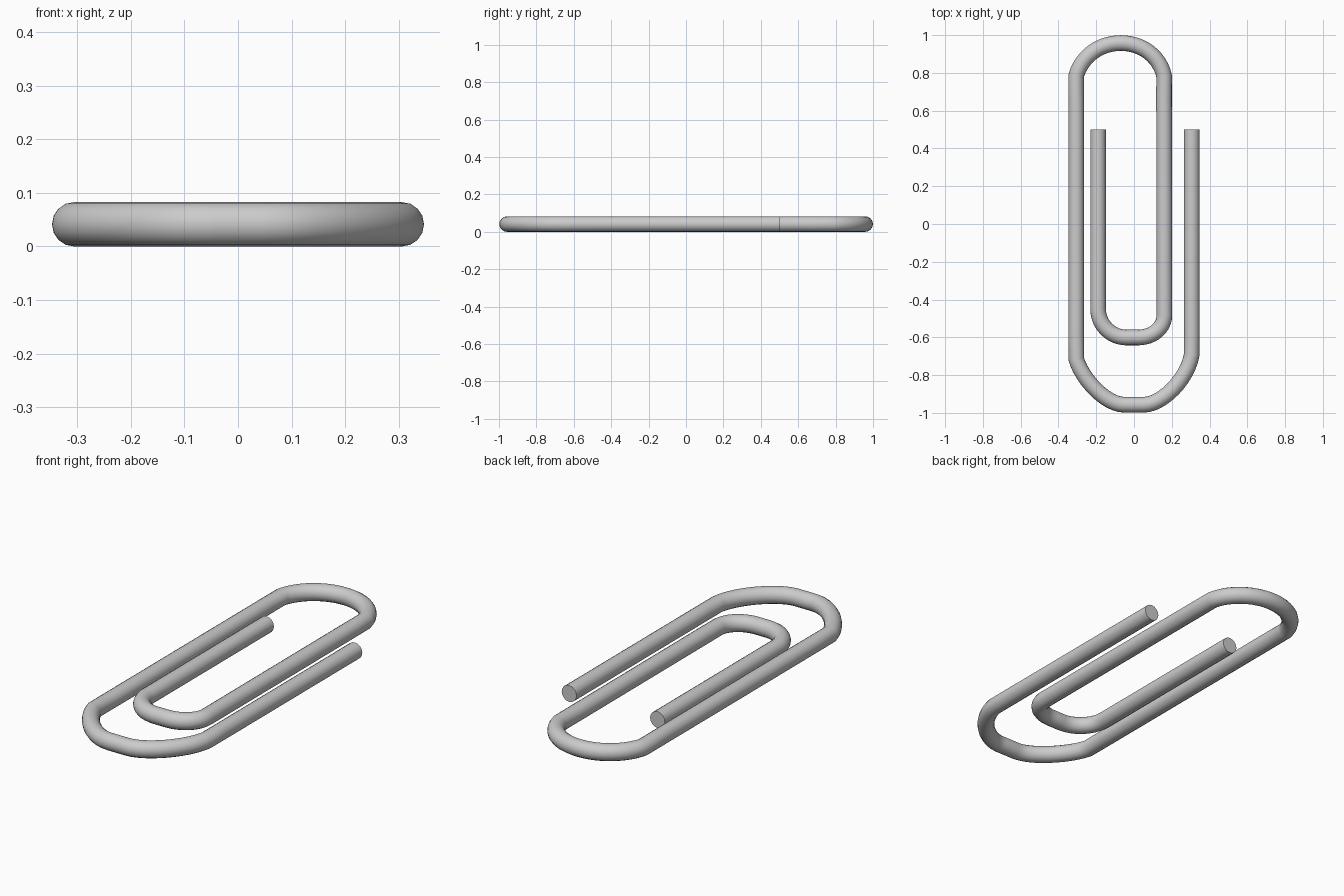
import bpy
from mathutils import Vector

if "Cube" in bpy.data.objects:
    bpy.data.objects.remove(bpy.data.objects["Cube"])

R = 0.0415  # wire radius

# Bezier knots along the wire: (position, handle in, handle out); None = straight run
KNOTS = [
    ((-0.19, 0.50), None, None),                          # inner free end
    ((-0.19, -0.45), None, (-0.19, -0.535)),              # small bottom bend
    ((-0.04, -0.601), (-0.12, -0.601), None),
    ((0.02, -0.601), None, (0.10, -0.601)),
    ((0.161, -0.48), (0.161, -0.55), None),
    ((0.159, 0.785), None, (0.135, 0.89)),                # top bend
    ((-0.07, 0.958), (0.04, 0.958), (-0.18, 0.958)),
    ((-0.306, 0.785), (-0.275, 0.89), None),
    ((-0.306, -0.715), None, (-0.275, -0.82)),            # large bottom bend
    ((-0.05, -0.957), (-0.15, -0.957), None),
    ((0.05, -0.957), None, (0.15, -0.957)),
    ((0.306, -0.69), (0.285, -0.82), None),
    ((0.306, 0.50), None, None),                          # outer free end
]

# Wire: one swept round profile with capped ends
curve = bpy.data.curves.new("wire", 'CURVE')
curve.dimensions = '3D'
curve.bevel_depth = R
curve.bevel_resolution = 6
curve.use_fill_caps = True
spline = curve.splines.new('BEZIER')
spline.resolution_u = 12
spline.bezier_points.add(len(KNOTS) - 1)
pos = [Vector((*k[0], R)) for k in KNOTS]
for i, (bp, (_, hin, hout)) in enumerate(zip(spline.bezier_points, KNOTS)):
    bp.handle_left_type = bp.handle_right_type = 'FREE'
    bp.co = pos[i]
    prev, nxt = pos[max(i - 1, 0)], pos[min(i + 1, len(pos) - 1)]
    bp.handle_left = Vector((*hin, R)) if hin else pos[i].lerp(prev, 1 / 3)
    bp.handle_right = Vector((*hout, R)) if hout else pos[i].lerp(nxt, 1 / 3)

clip = bpy.data.objects.new("paper_clip_wire", curve)
bpy.context.collection.objects.link(clip)
bpy.context.view_layer.objects.active = clip
clip.select_set(True)
bpy.ops.object.convert(target='MESH')
bpy.ops.object.shade_smooth_by_angle()
